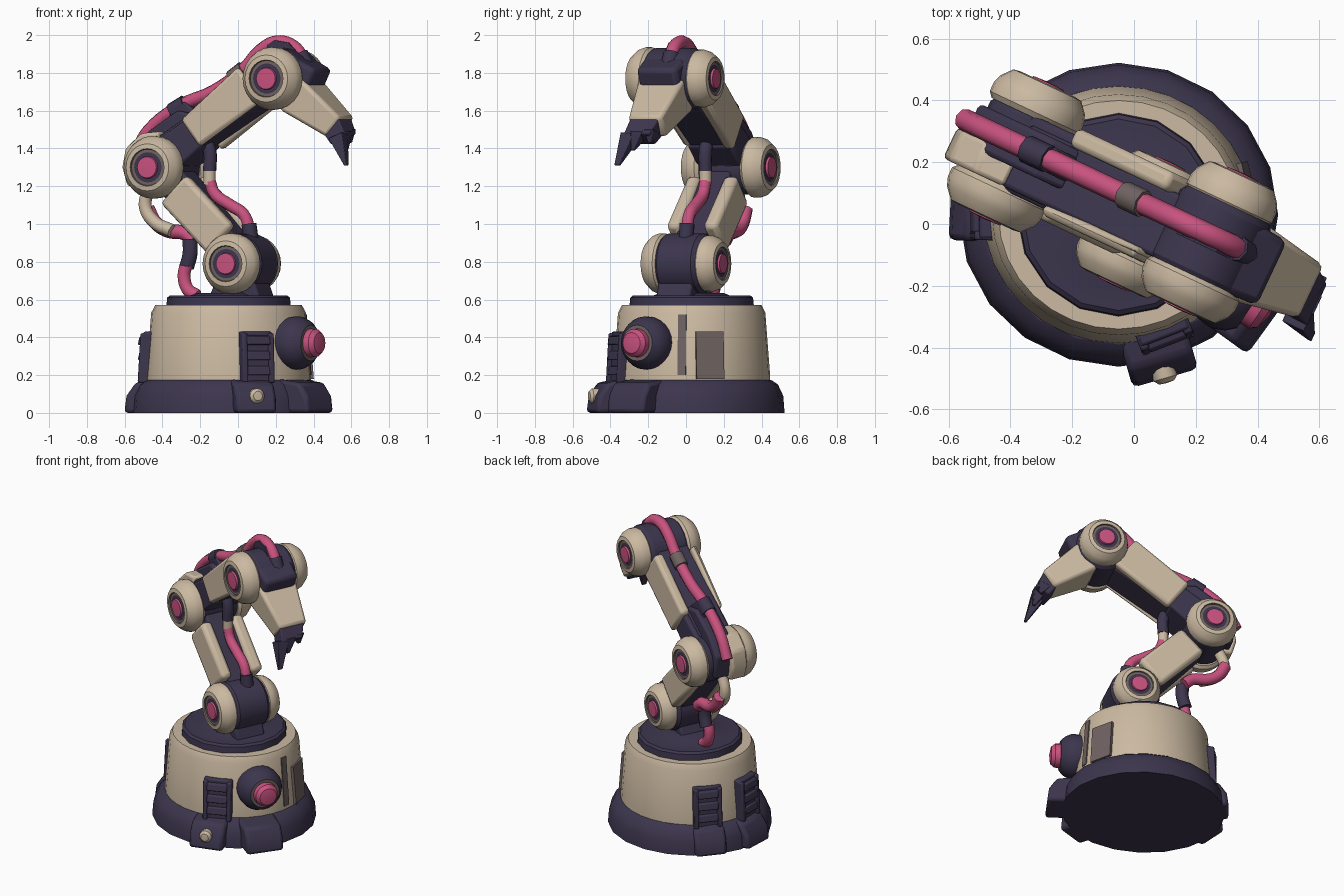
import bpy, bmesh
from math import radians, cos, sin, pi
from mathutils import Matrix, Vector

if "Cube" in bpy.data.objects:
    bpy.data.objects.remove(bpy.data.objects["Cube"])


def material(name, rgb):
    m = bpy.data.materials.new(name)
    m.use_nodes = True
    m.diffuse_color = (*rgb, 1)
    m.node_tree.nodes["Principled BSDF"].inputs["Base Color"].default_value = (*rgb, 1)
    return m


CREAM, DARK, PINK, TAUPE = range(4)
MATS = [material("cream paint", (0.60, 0.49, 0.36)), material("dark violet metal", (0.046, 0.036, 0.075)),
        material("pink rubber", (0.58, 0.085, 0.21)), material("worn taupe", (0.16, 0.125, 0.12))]

BASE = Matrix.Translation((-0.05, 0.03, 0))
ARM = Matrix.Rotation(radians(-25.2), 4, 'Z')   # arm plane: local x is reach, local y is the joint axis
meshes = []


def spin(deg, axis):
    return Matrix.Rotation(radians(deg), 4, axis)


def finish(name, bm, M, bevel=0):
    bmesh.ops.recalc_face_normals(bm, faces=bm.faces)
    me = bpy.data.meshes.new(name)
    bm.to_mesh(me)
    bm.free()
    ob = bpy.data.objects.new(name, me)
    bpy.context.collection.objects.link(ob)
    for m in MATS:
        me.materials.append(m)
    ob.matrix_world = M
    if bevel:
        mod = ob.modifiers.new("bevel", 'BEVEL')
        mod.width, mod.segments, mod.limit_method = bevel, 2, 'ANGLE'
    meshes.append(ob)
    return ob


def lathe(name, prof, bands, M, sides=24):
    """Revolve (radius, height) points; bands holds one colour per step."""
    bm = bmesh.new()
    rings = [[bm.verts.new((r * cos(2 * pi * i / sides), r * sin(2 * pi * i / sides), h))
              for i in range(sides)] for r, h in prof]
    for a, b, mat in zip(rings, rings[1:], bands):
        for i in range(sides):
            j = (i + 1) % sides
            bm.faces.new((a[i], a[j], b[j], b[i])).material_index = mat
    bmesh.ops.remove_doubles(bm, verts=bm.verts, dist=1e-5)
    return finish(name, bm, M)


def loft(name, ring_a, ring_b, mat, M, bevel):
    bm = bmesh.new()
    a = [bm.verts.new(p) for p in ring_a]
    b = [bm.verts.new(p) for p in ring_b]
    bm.faces.new(a)
    bm.faces.new(b)
    for i in range(len(a)):
        j = (i + 1) % len(a)
        bm.faces.new((a[i], a[j], b[j], b[i]))
    for f in bm.faces:
        f.material_index = mat
    return finish(name, bm, M, bevel)


def prism(name, poly, y0, y1, mat, M, bevel=0):
    return loft(name, [(x, y0, z) for x, z in poly], [(x, y1, z) for x, z in poly], mat, M, bevel)


def beam(name, a, b, wa, wb, va, vb, mat, bevel=0.015):
    """Tapered bar in the arm plane from a to b, with its own width and side range at each end."""
    d = (Vector(b) - Vector(a)).normalized()
    n = Vector((-d.y, d.x))

    def end(p, w, v):
        hi, lo = Vector(p) + n * w / 2, Vector(p) - n * w / 2
        return [(hi.x, v[0], hi.y), (hi.x, v[1], hi.y), (lo.x, v[1], lo.y), (lo.x, v[0], lo.y)]
    return loft(name, end(a, wa, va), end(b, wb, vb), mat, ARM, bevel)


def tube(name, v, pts, r, mat):
    """Hose through (reach, height) points at side offset v in the arm plane."""
    cu = bpy.data.curves.new(name, 'CURVE')
    cu.dimensions = '3D'
    cu.bevel_depth, cu.bevel_resolution, cu.resolution_u = r, 2, 5
    cu.use_fill_caps = True
    sp = cu.splines.new('BEZIER')
    sp.bezier_points.add(len(pts) - 1)
    for bp, (u, z) in zip(sp.bezier_points, pts):
        bp.co = (u, v, z)
        bp.handle_left_type = bp.handle_right_type = 'AUTO'
    cu.materials.append(MATS[mat])
    ob = bpy.data.objects.new(name, cu)
    bpy.context.collection.objects.link(ob)
    ob.matrix_world = ARM


# Base: skirt, body, top plate
OVAL = BASE @ Matrix.Diagonal((1.05, 1, 1, 1))
lathe("base_skirt", [(0, 0), (0.492, 0), (0.485, 0.09), (0.457, 0.15), (0.42, 0.175), (0, 0.175)],
      [DARK] * 5, OVAL, 20)
lathe("base_body", [(0.416, 0.17), (0.416, 0.19), (0.39, 0.53), (0.37, 0.57), (0, 0.57)],
      [CREAM] * 4, OVAL, 32)
lathe("base_top_plate", [(0.33, 0.56), (0.325, 0.61), (0.31, 0.622), (0.2, 0.622), (0.17, 0.635), (0, 0.635)],
      [DARK] * 5, BASE, 16)

# Feet around the skirt
for name, az, reach, half in (("front_foot", -74, 0.553, 0.11), ("right_foot", 177, 0.548, 0.11),
                              ("knob_foot", -36, 0.605, 0.12), ("back_foot", 140, 0.53, 0.1)):
    prism(name, [(0.38, 0), (reach, 0), (reach - 0.012, 0.09), (reach - 0.06, 0.16), (0.38, 0.18)],
          -half, half, DARK, BASE @ spin(az, 'Z'), 0.02)
lathe("front_foot_stud", [(0.04, 0.48), (0.04, 0.55), (0.025, 0.565), (0, 0.567)], [CREAM] * 3,
      BASE @ Matrix.Translation((0, 0, 0.09)) @ spin(-74, 'Z') @ spin(90, 'Y'), 12)

# Socket modules with ribs
for name, az, r in (("front_socket", -69, 0.42), ("right_socket", 179, 0.445), ("back_socket", 140, 0.42)):
    M = BASE @ spin(az, 'Z')
    prism(name, [(0.3, 0.16), (r + 0.015, 0.16), (r + 0.005, 0.43), (0.3, 0.43)], -0.085, 0.085, DARK, M, 0.01)
    for side in (-1, 1):
        prism(name + "_cheek", [(0.36, 0.16), (r + 0.035, 0.16), (r + 0.02, 0.42), (0.36, 0.435)],
              side * 0.075 - 0.015, side * 0.075 + 0.015, DARK, M, 0.008)
    for z in (0.2, 0.28, 0.36):
        prism(name + "_rib", [(0.36, z), (r + 0.035, z), (r + 0.025, z + 0.045), (0.36, z + 0.06)],
              -0.065, 0.065, DARK, M, 0.006)

# Worn hatch, seam strip and base knob
prism("side_hatch", [(0.42, 0.18), (0.446, 0.18), (0.426, 0.43), (0.4, 0.43)], -0.075, 0.075, TAUPE,
      BASE @ spin(13, 'Z'))
prism("side_seam", [(0.42, 0.2), (0.44, 0.2), (0.415, 0.52), (0.39, 0.52)], -0.022, 0.022, TAUPE,
      BASE @ spin(-7, 'Z'))
lathe("base_knob", [(0.13, 0.34), (0.14, 0.42), (0.14, 0.455), (0.122, 0.495), (0.095, 0.522), (0.076, 0.522),
                    (0.074, 0.555), (0.055, 0.578), (0, 0.588)], [DARK] * 4 + [TAUPE] + [PINK] * 3,
      BASE @ Matrix.Translation((0, 0, 0.37)) @ spin(-33.5, 'Z') @ spin(90, 'Y'))

# Joints: dark hub with a cream cap, taupe and dark rings and a pink button on each side
DISC = [(0, 0.12), (0.15, 0.12), (0.166, 0.138), (0.166, 0.17), (0.155, 0.2), (0.125, 0.234), (0.099, 0.238),
        (0.096, 0.228), (0.08, 0.228), (0.059, 0.23), (0.056, 0.242), (0, 0.245)]
DISC_COLOURS = [CREAM] * 6 + [TAUPE, TAUPE, DARK, PINK, PINK]
SHOULDER, ELBOW, WRIST = (0.022, 0.012, 0.79), (-0.445, 0.053, 1.3), (0.25, 0.055, 1.77)
for name, pos, hub, depth, front_r, back_r in (("shoulder", SHOULDER, 0.16, 0.9, 0.97, 0.9),
                                               ("elbow", ELBOW, 0.145, 1, 1, 0.97), ("wrist", WRIST, 0.162, 1, 1, 0.92)):
    M = ARM @ Matrix.Translation(pos) @ Matrix.Diagonal((1, depth, 1, 1))
    lathe(name + "_hub", [(0, -0.14), (hub - 0.02, -0.14), (hub, -0.11), (hub, 0.11), (hub - 0.02, 0.14), (0, 0.14)],
          [DARK] * 5, M @ spin(90, 'X'))
    for side, turn, r in (("front", 90, front_r), ("back", -90, back_r)):
        lathe(name + "_" + side + "_cap", [(x * r, h) for x, h in DISC], DISC_COLOURS, M @ spin(turn, 'X'))
prism("shoulder_pedestal", [(-0.13, 0.61), (0.17, 0.61), (0.13, 0.72), (-0.08, 0.72)], -0.1, 0.1, DARK, ARM, 0.015)

# Lower arm
beam("lower_arm_core", (-0.42, 1.28), (0, 0.82), 0.17, 0.17, (-0.06, 0.12), (-0.06, 0.11), DARK)
for name, v in (("front", (-0.115, -0.04)), ("back", (0.1, 0.18))):
    beam("lower_arm_" + name + "_plate", (-0.335, 1.185), (-0.06, 0.915), 0.21, 0.21, v, v, CREAM, 0.025)

# Upper arm
beam("upper_arm_core", (-0.4, 1.385), (0.2, 1.77), 0.17, 0.19, (-0.07, 0.15), (-0.07, 0.15), DARK)
beam("elbow_collar", (-0.42, 1.34), (-0.23, 1.48), 0.2, 0.17, (-0.08, 0.18), (-0.08, 0.18), DARK)
for name, v, wide in (("front", (-0.1, -0.06), 0.18), ("back", (0.14, 0.205), 0.22)):
    beam("upper_arm_" + name + "_plate", (-0.24, 1.48), (0.11, 1.742), wide, 0.23, v, v, CREAM, 0.02)

# Elbow guard behind the joint
prism("elbow_guard", [(-0.6, 1.22), (-0.62, 1.38), (-0.53, 1.49), (-0.36, 1.6), (-0.25, 1.58), (-0.3, 1.3)],
      0.0, 0.14, DARK, ARM, 0.015)
prism("elbow_guard_shell", [(-0.62, 1.2), (-0.65, 1.3), (-0.63, 1.4), (-0.54, 1.48), (-0.43, 1.49), (-0.48, 1.2)],
      -0.07, 0.04, CREAM, ARM, 0.015)

# Wrist housing and forearm nozzle
beam("wrist_housing", (0.24, 1.8), (0.43, 1.71), 0.25, 0.24, (-0.08, 0.18), (-0.07, 0.16), DARK, 0.025)
beam("forearm", (0.34, 1.69), (0.58, 1.51), 0.21, 0.13, (-0.09, 0.18), (-0.05, 0.14), CREAM, 0.02)

# Gripper
beam("gripper_palm", (0.55, 1.535), (0.61, 1.45), 0.12, 0.1, (-0.04, 0.13), (-0.06, 0.09), DARK, 0.008)
for name, a, b, va, vb in (("front", (0.605, 1.47), (0.675, 1.31), (-0.08, 0.0), (-0.1, -0.07)),
                           ("middle", (0.61, 1.48), (0.64, 1.39), (-0.02, 0.05), (-0.02, 0.0)),
                           ("back", (0.6, 1.49), (0.62, 1.43), (0.05, 0.11), (0.07, 0.09))):
    beam(name + "_claw", a, b, 0.085, 0.015, va, vb, DARK, 0.004)

# Hose over the top of the arm
tube("top_hose", 0.072, [(-0.64, 1.36), (-0.56, 1.49), (-0.36, 1.63), (-0.18, 1.7), (0.0, 1.82),
                         (0.1, 1.92), (0.19, 1.962), (0.29, 1.94), (0.36, 1.86)], 0.036, PINK)
for name, mat, pts in (("rear", DARK, [(-0.42, 1.595), (-0.34, 1.64)]), ("front", DARK, [(0.33, 1.9), (0.37, 1.83)]),
                       ("middle", TAUPE, [(-0.07, 1.77), (0.0, 1.82)])):
    tube("top_hose_" + name + "_clamp", 0.072, pts, 0.046, mat)
prism("hose_clamp_mount", [(-0.4, 1.5), (-0.42, 1.6), (-0.33, 1.65), (-0.25, 1.58)], 0.03, 0.115, DARK, ARM, 0.01)
prism("hose_arch_support", [(0.1, 1.8), (0.16, 1.95), (0.2, 1.973), (0.28, 1.96), (0.36, 1.88), (0.36, 1.8)],
      0.03, 0.08, DARK, ARM)

# Hose from the base to the elbow, with a cream pipe beside it
tube("rear_hose_lower", 0.02, [(-0.25, 0.62), (-0.3, 0.65), (-0.325, 0.72), (-0.315, 0.78)], 0.036, PINK)
tube("rear_hose_cuff", 0.04, [(-0.32, 0.77), (-0.3, 0.84), (-0.3, 0.92)], 0.042, DARK)
tube("rear_hose_bend", 0.085, [(-0.3, 0.91), (-0.35, 0.95), (-0.45, 0.965), (-0.52, 1.005), (-0.565, 1.08)],
     0.038, PINK)
tube("rear_pipe", 0.045, [(-0.41, 0.965), (-0.51, 1.01), (-0.565, 1.1), (-0.53, 1.2)], 0.036, CREAM)

# Hose inside the elbow
tube("inner_hose_cuff", 0.03, [(-0.22, 1.47), (-0.18, 1.39), (-0.18, 1.28)], 0.037, DARK)
tube("inner_hose_sleeve", 0.03, [(-0.18, 1.3), (-0.18, 1.21)], 0.034, CREAM)
tube("inner_hose", 0.03, [(-0.18, 1.23), (-0.15, 1.16), (-0.06, 1.1), (0.02, 1.05), (0.055, 0.97)], 0.033, PINK)
tube("inner_hose_plug", 0.03, [(0.05, 1.0), (0.065, 0.9)], 0.042, DARK)

# Soft shading with crisp edges
bpy.ops.object.select_all(action='DESELECT')
for ob in meshes:
    ob.select_set(True)
bpy.context.view_layer.objects.active = meshes[0]
bpy.ops.object.shade_smooth_by_angle(angle=radians(32))
